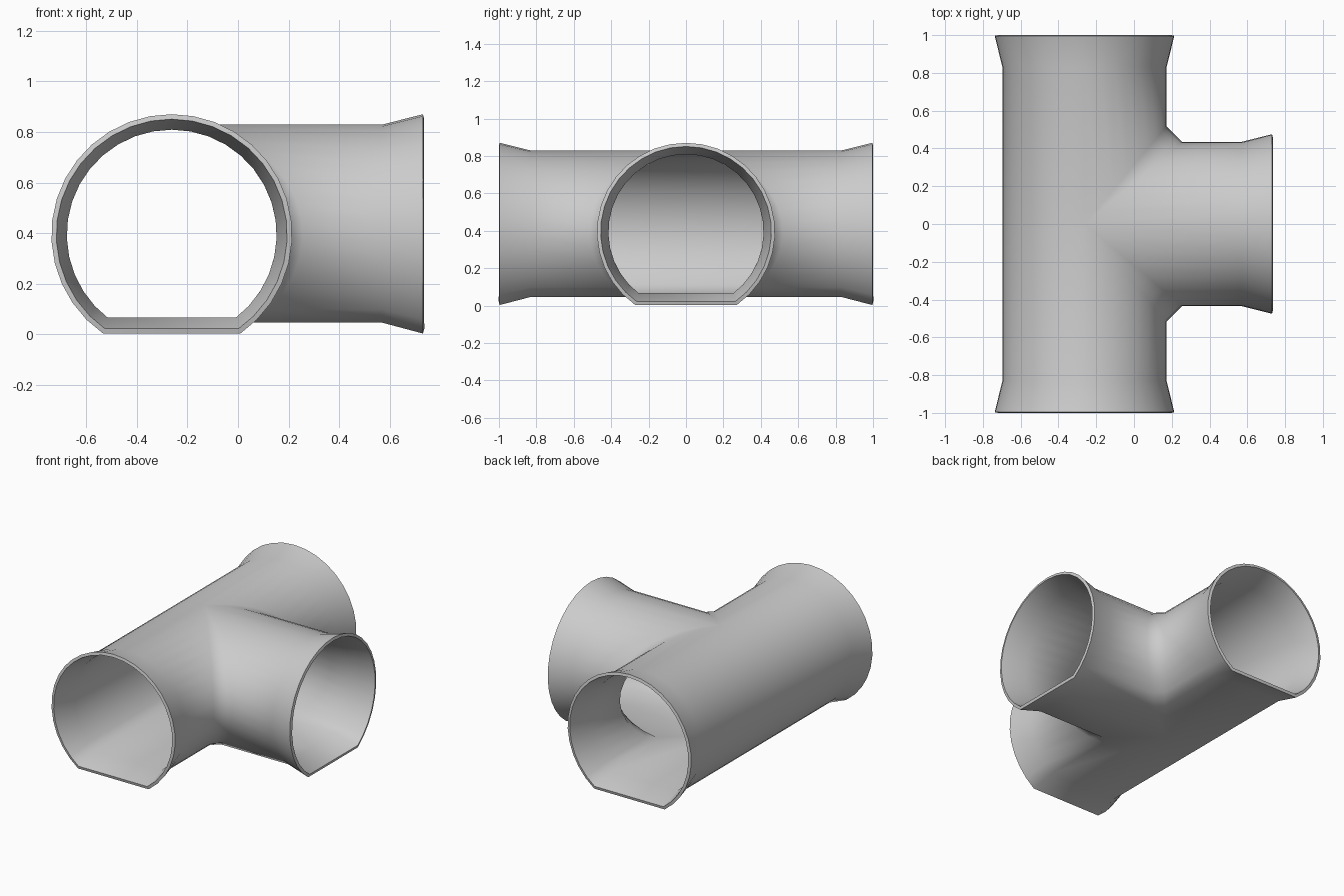
import bpy, bmesh, math

if "Cube" in bpy.data.objects:
    bpy.data.objects.remove(bpy.data.objects["Cube"])

CX, CZ = -0.262, 0.394      # main pipe axis
SEG = 14                    # arc segments per half section
FILLET = 0.083              # crotch chamfer at mid height


def half_section(radius, drop):
    """(sideways, z) points from the crown round to the middle of the flat base."""
    end = math.pi - math.acos(drop / radius)
    pts = [(radius * math.sin(end * i / SEG), CZ + radius * math.cos(end * i / SEG))
           for i in range(SEG + 1)]
    return pts + [(0.0, CZ - drop)]


pipe = half_section(0.435, 0.348)
flare = half_section(0.476, 0.391)
bm = bmesh.new()


def add_grid(rows):
    grid = [[bm.verts.new(p) for p in row] for row in rows]
    for a, b in zip(grid, grid[1:]):
        for i in range(len(a) - 1):
            bm.faces.new((a[i], a[i + 1], b[i + 1], b[i]))


# straight closed side of the main pipe, flared at both ends
add_grid([[(CX - fu, -0.996, fz), (CX - u, -0.83, z), (CX - u, 0, z),
           (CX - u, 0.83, z), (CX - fu, 0.996, fz)]
          for (u, z), (fu, fz) in zip(pipe, flare)])

# open side: each row runs along the main pipe, round the crotch, out the branch
for s in (-1, 1):
    rows = []
    for (u, z), (fu, fz) in zip(pipe, flare):
        f = FILLET * u / 0.435
        rows.append([(CX + fu, s * 0.996, fz), (CX + u, s * 0.83, z),
                     (CX + u, s * (u + f), z), (CX + u + f, s * u, z),
                     (0.57, s * u, z), (0.731, s * fu, fz)])
    add_grid(rows)

bmesh.ops.remove_doubles(bm, verts=bm.verts, dist=1e-4)
bmesh.ops.dissolve_degenerate(bm, edges=bm.edges, dist=1e-4)
bmesh.ops.recalc_face_normals(bm, faces=bm.faces)
# make sure normals face outwards: the crown must look up
top = max(bm.faces, key=lambda f: f.calc_center_median().z if abs(f.normal.z) > 0.9 else -1)
if top.normal.z < 0:
    bmesh.ops.reverse_faces(bm, faces=bm.faces)

mesh = bpy.data.meshes.new("tee_pipe")
bm.to_mesh(mesh)
bm.free()
tee = bpy.data.objects.new("tee_pipe", mesh)
bpy.context.collection.objects.link(tee)

# wall thickness
wall = tee.modifiers.new("wall", 'SOLIDIFY')
wall.thickness = 0.02
wall.offset = -1
wall.use_even_offset = True
bpy.context.view_layer.objects.active = tee
tee.select_set(True)
bpy.ops.object.modifier_apply(modifier="wall")
bpy.ops.object.shade_smooth_by_angle(angle=math.radians(47))
